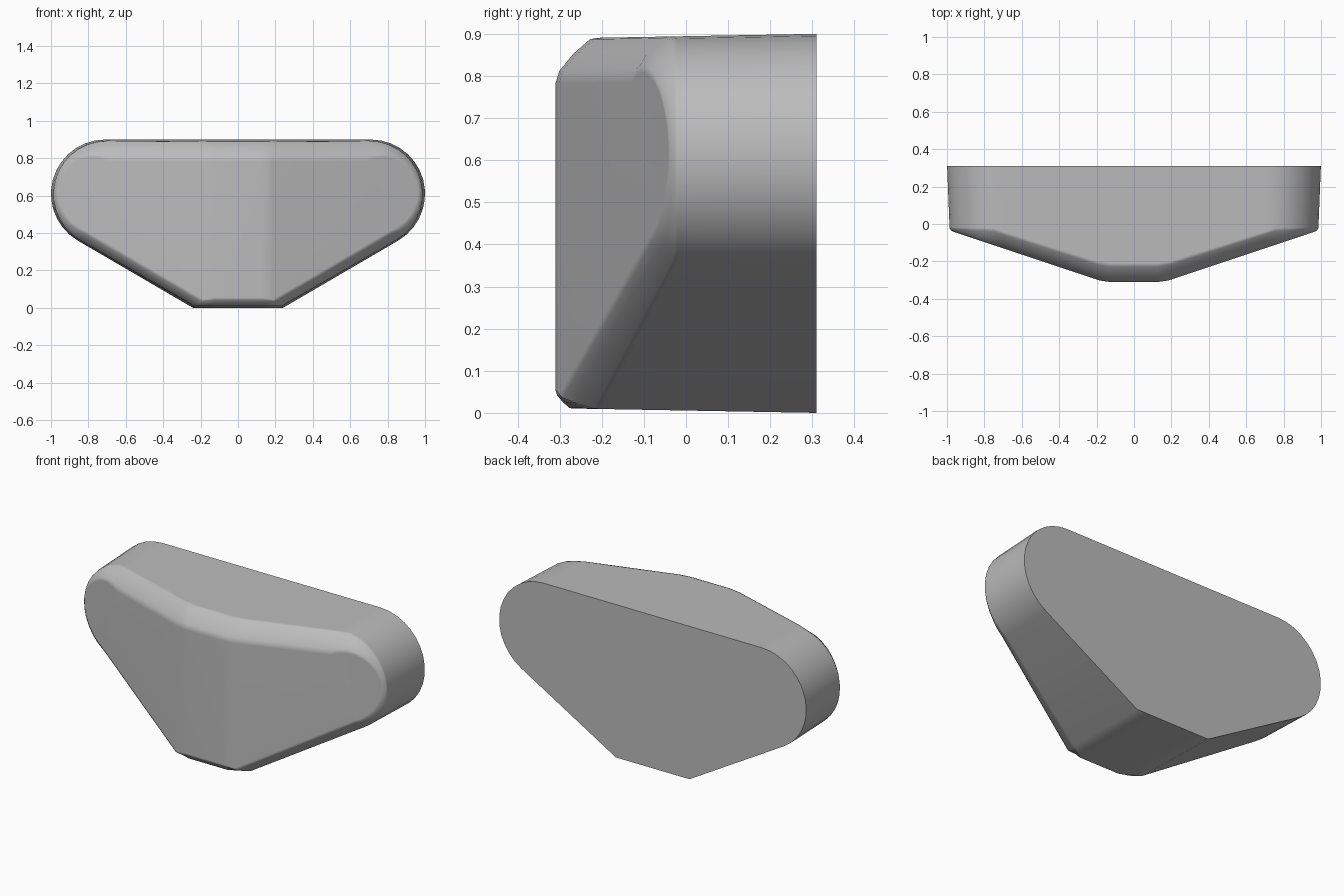
import bpy, bmesh
from math import radians, cos, sin

if "Cube" in bpy.data.objects:
    bpy.data.objects.remove(bpy.data.objects["Cube"], do_unlink=True)

BACK = 0.31
MID_Z = 0.45


def front_y(x):
    """Flat centre strip with two wings sweeping back."""
    return -BACK + 0.33 * max(0.0, abs(x) - 0.165)


def drafted(x, y, z):
    """Sides taper slightly toward the front."""
    f = 1 - 0.04 * (BACK - y)
    return x * f, y, MID_Z + (z - MID_Z) * f


# Half outline: (outer x, outer z, inner x, inner z, edge depth)
half = [(0.13, 0.9, 0.13, 0.79, 0.1), (0.2, 0.9, 0.19, 0.79, 0.1)]
STEPS = 14
for i in range(STEPS + 1):
    a = 90 - 150 * i / STEPS
    inset = 0.02 + (0.09 * (a / 90) ** 2 if a > 0 else 0.04 * a / -60)
    c, s = cos(radians(a)), sin(radians(a))
    r = 0.29 - inset
    half.append((0.71 + 0.29 * c, 0.61 + 0.29 * s, 0.71 + r * c, 0.61 + r * s, 0.09))
half += [(0.24, 0, 0.19, 0.035, 0.085), (0.13, 0, 0.13, 0.045, 0.04)]
outline = half + [(-x, z, -u, w, d) for x, z, u, w, d in reversed(half)]

# Rings from the flat back to the softened front edge
bm = bmesh.new()
rings = [[bm.verts.new((x, BACK, z)) for x, z, *_ in outline]]
for fi, fd in ((0, 0), (0.03, 0.18), (0.35, 0.58), (0.72, 0.91), (1, 1)):
    ring = []
    for x, z, u, w, d in outline:
        side = min(front_y(x) + d, -0.02)
        y = side + (front_y(u) - side) * fd
        ring.append(bm.verts.new(drafted(x + (u - x) * fi, y, z + (w - z) * fi)))
    rings.append(ring)
n = len(outline)
for a, b in zip(rings, rings[1:]):
    for i in range(n):
        j = (i + 1) % n
        bm.faces.new((a[i], a[j], b[j], b[i]))
bm.faces.new(rings[0])

# Front: centre strip, narrow transitions and wings
f, h = rings[-1], len(half)
bm.faces.new((f[0], f[h - 1], f[h], f[n - 1]))
bm.faces.new((f[0], f[1], f[h - 2], f[h - 1]))
bm.faces.new((f[h], f[h + 1], f[n - 2], f[n - 1]))
bm.faces.new(f[1:h - 1])
bm.faces.new(f[h + 1:n - 1])
bmesh.ops.recalc_face_normals(bm, faces=bm.faces)

mesh = bpy.data.meshes.new("wedge_body")
bm.to_mesh(mesh)
bm.free()
body = bpy.data.objects.new("wedge_body", mesh)
bpy.context.collection.objects.link(body)

# Plain grey material
grey = bpy.data.materials.new("plain_grey")
grey.use_nodes = True
colour = (0.5, 0.5, 0.5, 1)
grey.diffuse_color = colour
grey.node_tree.nodes["Principled BSDF"].inputs["Base Color"].default_value = colour
mesh.materials.append(grey)

# Smooth shading with a crisp back rim
bpy.ops.object.select_all(action="DESELECT")
body.select_set(True)
bpy.context.view_layer.objects.active = body
bpy.ops.object.shade_smooth_by_angle(angle=radians(50))
weighted = body.modifiers.new("weighted_normals", "WEIGHTED_NORMAL")
weighted.keep_sharp = True
